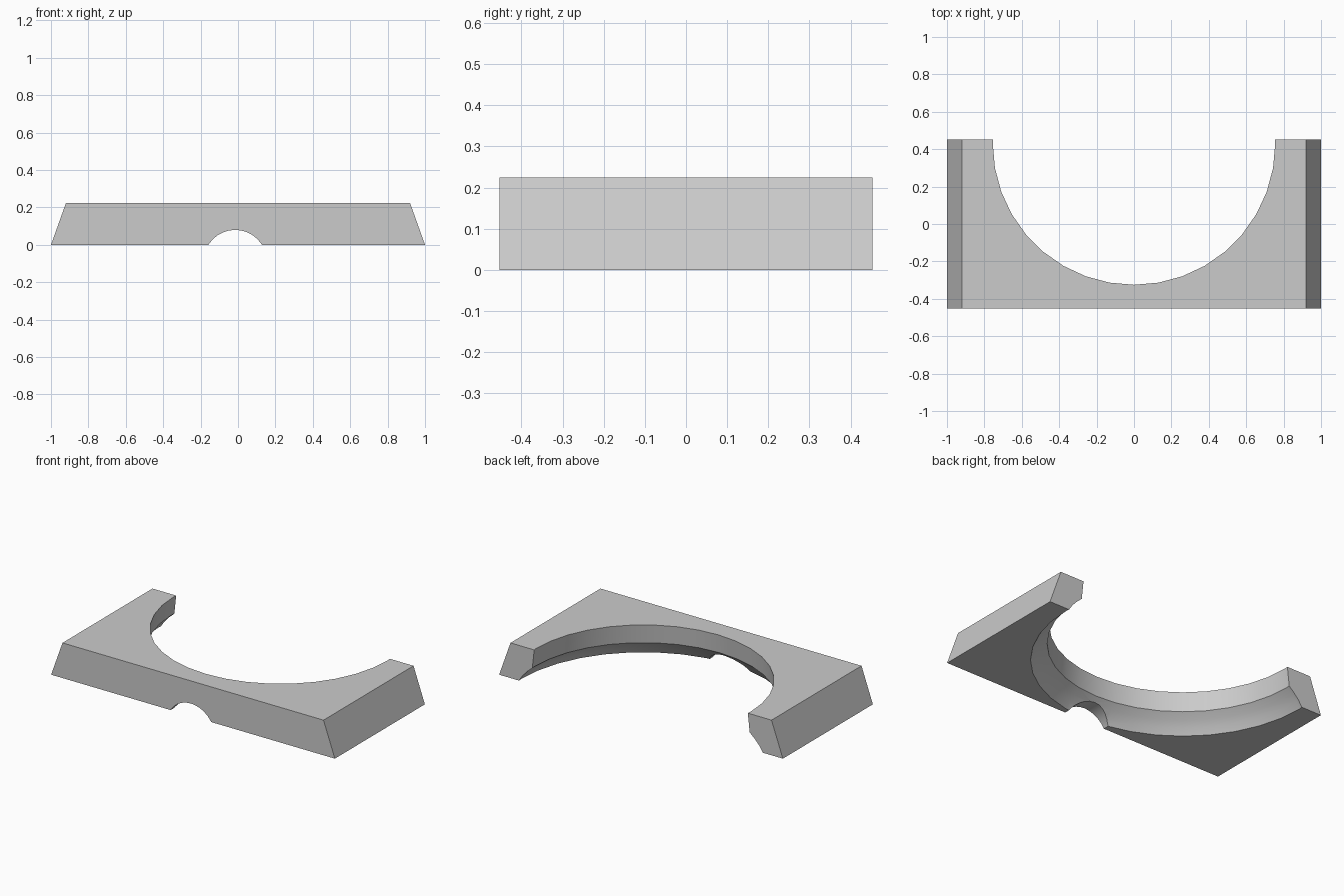
import bpy
import bmesh
from math import sin, cos, pi, radians

cube = bpy.data.objects.get("Cube")
if cube:
    bpy.data.objects.remove(cube, do_unlink=True)

HALF_DEPTH = 0.453
HEIGHT = 0.224
BORE_Y = 0.43

grey = bpy.data.materials.new("plain grey")
grey.use_nodes = True
grey.diffuse_color = (0.6, 0.6, 0.6, 1)
grey.node_tree.nodes["Principled BSDF"].inputs["Base Color"].default_value = (0.6, 0.6, 0.6, 1)


def loft(name, rings):
    """Closed solid through matching rings of points, capped at both ends."""
    bm = bmesh.new()
    loops = [[bm.verts.new(p) for p in ring] for ring in rings]
    for low, high in zip(loops, loops[1:]):
        for i in range(len(low)):
            j = (i + 1) % len(low)
            bm.faces.new((low[i], low[j], high[j], high[i]))
    bm.faces.new(loops[0])
    bm.faces.new(loops[-1])
    bmesh.ops.recalc_face_normals(bm, faces=bm.faces)
    mesh = bpy.data.meshes.new(name)
    bm.to_mesh(mesh)
    bm.free()
    mesh.materials.append(grey)
    obj = bpy.data.objects.new(name, mesh)
    bpy.context.collection.objects.link(obj)
    return obj


def circle(radius, z, sides=36):
    angles = [2 * pi * i / sides for i in range(sides)]
    return [(radius * cos(a), BORE_Y + radius * sin(a), z) for a in angles]


# Block with sloping ends
ends = [(-1, 0), (1, 0), (0.92, HEIGHT), (-0.92, HEIGHT)]
block = loft("cradle_block", [[(x, y, z) for x, z in ends]
                              for y in (-HALF_DEPTH, HALF_DEPTH)])

# Round bore with a ridge and a hollow flare underneath
bore_profile = [(0.862, -0.05), (0.862, 0), (0.836, 0.038), (0.805, 0.072),
                (0.768, 0.105), (0.755, HEIGHT), (0.755, 0.3)]
bore = loft("bore_cutter", [circle(r, z) for r, z in bore_profile])

# Small arched channel through the front wall
arch = [(-0.015 + 0.168 * cos(2 * pi * i / 32), -0.088 + 0.168 * sin(2 * pi * i / 32))
        for i in range(32)]
channel = loft("channel_cutter", [[(x, y, z) for x, z in arch] for y in (-0.6, 0)])

# Cut both openings
bpy.ops.object.select_all(action="DESELECT")
block.select_set(True)
bpy.context.view_layer.objects.active = block
for cutter in (bore, channel):
    cutter.hide_render = True
    mod = block.modifiers.new(cutter.name, "BOOLEAN")
    mod.operation = "DIFFERENCE"
    mod.solver = "EXACT"
    mod.object = cutter
    bpy.ops.object.modifier_apply(modifier=mod.name)
    bpy.data.objects.remove(cutter, do_unlink=True)

bpy.ops.object.shade_smooth_by_angle(angle=radians(25))
